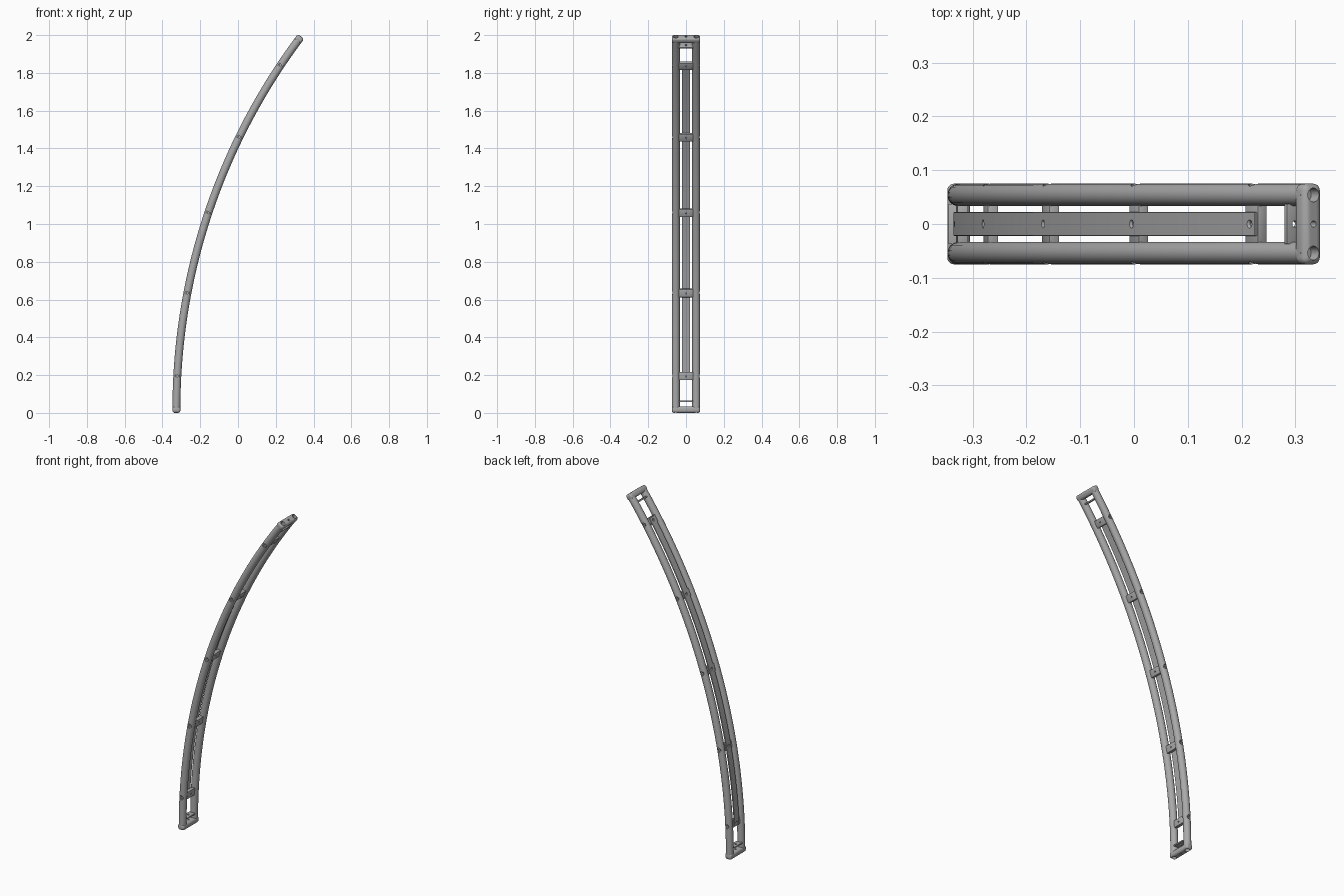
import bpy, bmesh
from math import sin, cos, asin, pi, radians
from mathutils import Vector

if "Cube" in bpy.data.objects:
    bpy.data.objects.remove(bpy.data.objects["Cube"])

# Main dimensions: the frame follows an arc in the xz plane
R, X0, Z0 = 3.28, -0.326, 0.02
T_LOW, T_HIGH = -Z0 / R, asin(1.973 / R)
TUBE, RAIL_Y = 0.021, 0.054
bracket_angles = [asin((z - Z0) / R) for z in (0.195, 0.635, 1.06, 1.46, 1.84)]

metal = bpy.data.materials.new("grey_metal")
metal.use_nodes = True
metal.diffuse_color = (0.4, 0.4, 0.4, 1)
metal.node_tree.nodes["Principled BSDF"].inputs["Base Color"].default_value = (0.4, 0.4, 0.4, 1)


def at(t, y=0.0, n=0.0):
    """Point at arc angle t, offset y sideways and n towards the inner side."""
    return Vector((X0 + R - (R - n) * cos(t), y, Z0 + (R - n) * sin(t)))


def tangent(t):
    return Vector((sin(t), 0, cos(t)))


def inward(t):
    return Vector((cos(t), 0, -sin(t)))


def add_rings(bm, rings):
    """Skin a row of matching rings and close both ends."""
    rows = [[bm.verts.new(p) for p in ring] for ring in rings]
    count = len(rows[0])
    faces = [bm.faces.new(rows[0]), bm.faces.new(rows[-1][::-1])]
    for a, b in zip(rows, rows[1:]):
        for i in range(count):
            j = (i + 1) % count
            faces.append(bm.faces.new((a[i], b[i], b[j], a[j])))
    bmesh.ops.recalc_face_normals(bm, faces=faces)


def make(name, bm):
    mesh = bpy.data.meshes.new(name)
    bm.to_mesh(mesh)
    bm.free()
    obj = bpy.data.objects.new(name, mesh)
    bpy.context.collection.objects.link(obj)
    mesh.materials.append(metal)
    return obj


def slab(name, t0, t1, half_y, n0, n1, steps=1, bevel=0.002, segments=2):
    """Rectangular bar bent along the arc, with rounded edges."""
    bm = bmesh.new()
    corners = ((-half_y, n0), (half_y, n0), (half_y, n1), (-half_y, n1))
    add_rings(bm, [[at(t0 + (t1 - t0) * k / steps, y, n) for y, n in corners]
                   for k in range(steps + 1)])
    obj = make(name, bm)
    mod = obj.modifiers.new("rounded_edges", "BEVEL")
    mod.width, mod.segments = bevel, segments
    mod.limit_method, mod.angle_limit = "ANGLE", radians(40)
    return obj


def add_hole(bm, start, axis, profile, sides=24):
    """Stepped round cutter; profile holds (depth, radius) pairs."""
    u = axis.orthogonal().normalized()
    v = axis.cross(u)
    add_rings(bm, [[start + axis * d + (u * cos(a) + v * sin(a)) * r
                    for a in (2 * pi * i / sides for i in range(sides))]
                   for d, r in profile])


parts = []

# Two long curved tubes
for name, side in (("left_rail", 1), ("right_rail", -1)):
    bm = bmesh.new()
    rings, steps, sides = [], 72, 24
    first, last = T_LOW + 0.012 / R, T_HIGH - 0.012 / R
    for k in range(steps + 1):
        t = first + (last - first) * k / steps
        rings.append([at(t, side * RAIL_Y + TUBE * cos(a), TUBE * sin(a))
                      for a in (2 * pi * i / sides for i in range(sides))])
    add_rings(bm, rings)
    parts.append(make(name, bm))

# Rounded end caps, each with a thin cross web behind it
for name, t, d in (("lower", T_LOW, 1), ("upper", T_HIGH, -1)):
    parts.append(slab(name + "_end_cap", t, t + d * 0.035 / R, RAIL_Y + TUBE,
                      -TUBE, TUBE, bevel=0.013, segments=5))
    parts.append(slab(name + "_end_web", t + d * 0.058 / R, t + d * 0.066 / R,
                      0.037, -0.019, 0.019, bevel=0.001))

# Cross brackets and the flat strip fixed over them
half = 0.0215 / R
for i, t in enumerate(bracket_angles):
    parts.append(slab(f"cross_bracket_{i + 1}", t - half, t + half, 0.037, -0.008, 0.012))
parts.append(slab("centre_strip", bracket_angles[0] - half * 0.8, bracket_angles[-1] + half * 0.8,
                  0.022, -0.013, -0.007, steps=64, bevel=0.001, segments=1))

# Screw holes: through the strip, into the rail sides and into the end caps
bm = bmesh.new()
for t in bracket_angles:
    add_hole(bm, at(t, 0, -0.02), inward(t),
             [(0, 0.008), (0.007, 0.008), (0.011, 0.004), (0.04, 0.004)])
    for side in (1, -1):
        add_hole(bm, at(t, side * 0.09), Vector((0, -side, 0)),
                 [(0, 0.0125), (0.022, 0.0125), (0.0221, 0.006), (0.035, 0.006)])
for t, d in ((T_LOW, 1), (T_HIGH, -1)):
    axis = tangent(t) * d
    for side in (1, -1):
        add_hole(bm, at(t, side * RAIL_Y) - axis * 0.01, axis, [(0, 0.013), (0.035, 0.013)])
    add_hole(bm, at(t) - axis * 0.01, axis, [(0, 0.006), (0.085, 0.006)])
cutter = make("hole_cutter", bm)
cutter.hide_render = True

for obj in parts:
    mod = obj.modifiers.new("holes", "BOOLEAN")
    mod.operation, mod.solver, mod.object = "DIFFERENCE", "EXACT", cutter
    bpy.ops.object.select_all(action="DESELECT")
    obj.select_set(True)
    bpy.context.view_layer.objects.active = obj
    for modifier in list(obj.modifiers):
        bpy.ops.object.modifier_apply(modifier=modifier.name)
    bpy.ops.object.shade_smooth_by_angle(angle=radians(35))
bpy.data.objects.remove(cutter)
